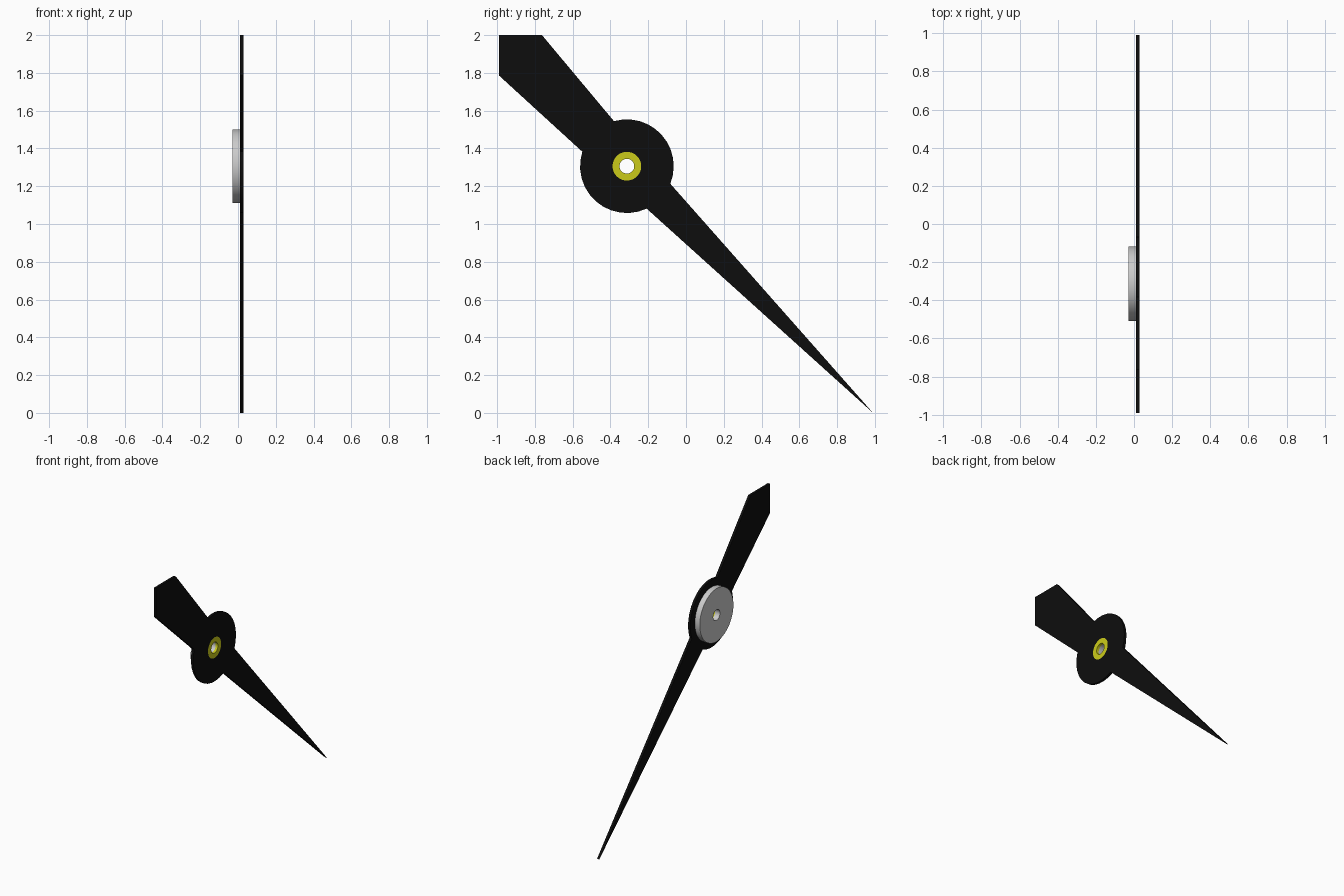
import bpy, bmesh
from math import sin, cos, radians, pi
from mathutils import Vector

if "Cube" in bpy.data.objects:
    bpy.data.objects.remove(bpy.data.objects["Cube"])

CY, CZ = -0.313, 1.306          # pivot centre in the y-z plane
X_BACK, X_MID, X_FRONT = -0.029, 0.011, 0.029


def colour(name, rgb):
    mat = bpy.data.materials.new(name)
    mat.diffuse_color = (*rgb, 1)
    mat.use_nodes = True
    mat.node_tree.nodes["Principled BSDF"].inputs["Base Color"].default_value = mat.diffuse_color
    return mat


def finish(bm, name, mat=None):
    bmesh.ops.recalc_face_normals(bm, faces=bm.faces)
    me = bpy.data.meshes.new(name)
    bm.to_mesh(me)
    bm.free()
    ob = bpy.data.objects.new(name, me)
    bpy.context.collection.objects.link(ob)
    if mat:
        me.materials.append(mat)
    bpy.context.view_layer.objects.active = ob
    ob.select_set(True)
    bpy.ops.object.shade_smooth_by_angle(angle=radians(30))
    ob.select_set(False)


def arc(r, a0, a1, n):
    angles = [radians(a0 + (a1 - a0) * i / n) for i in range(n + 1)]
    return [(CY + r * cos(a), CZ + r * sin(a)) for a in angles]


def washer(name, r_in, r_out, x0, x1, mat=None, steps=48):
    bm = bmesh.new()
    prof = [bm.verts.new((x, CY + r, CZ))
            for x, r in ((x0, r_in), (x0, r_out), (x1, r_out), (x1, r_in))]
    edges = [bm.edges.new((prof[i], prof[(i + 1) % 4])) for i in range(4)]
    bmesh.ops.spin(bm, geom=prof + edges, cent=(0, CY, CZ), axis=(1, 0, 0),
                   angle=2 * pi, steps=steps, use_merge=True)
    bmesh.ops.remove_doubles(bm, verts=bm.verts, dist=1e-5)
    finish(bm, name, mat)


black = colour("black", (0.004, 0.004, 0.004))
yellow = colour("yellow", (0.6, 0.6, 0.01))

# Needle plate: tapered pointer, round hub and square-cut tail in one outline
outline = (arc(0.248, -22, 106, 12) + [(-0.7625, 2.0), (-0.99, 2.0), (-0.99, 1.786)]
           + arc(0.248, 162, 295, 12) + [(0.99, 0.0)])
hole = arc(0.076, 0, 360, 48)[:-1]
bm = bmesh.new()
edges = []
for loop in (outline, hole):
    vs = [bm.verts.new((X_MID, y, z)) for y, z in loop]
    edges += [bm.edges.new((vs[i - 1], vs[i])) for i in range(len(vs))]
bmesh.ops.triangle_fill(bm, edges=edges, use_beauty=True, normal=(1, 0, 0))
ext = bmesh.ops.extrude_face_region(bm, geom=bm.faces[:], use_keep_orig=True)
bmesh.ops.translate(bm, vec=Vector((X_FRONT - X_MID, 0, 0)),
                    verts=[g for g in ext["geom"] if isinstance(g, bmesh.types.BMVert)])
finish(bm, "needle_plate", black)

# Yellow bushing flush with the plate, grey disc behind it
washer("bushing", 0.039, 0.076, X_MID, X_FRONT, yellow)
washer("backing_disc", 0.039, 0.195, X_BACK, X_MID)
